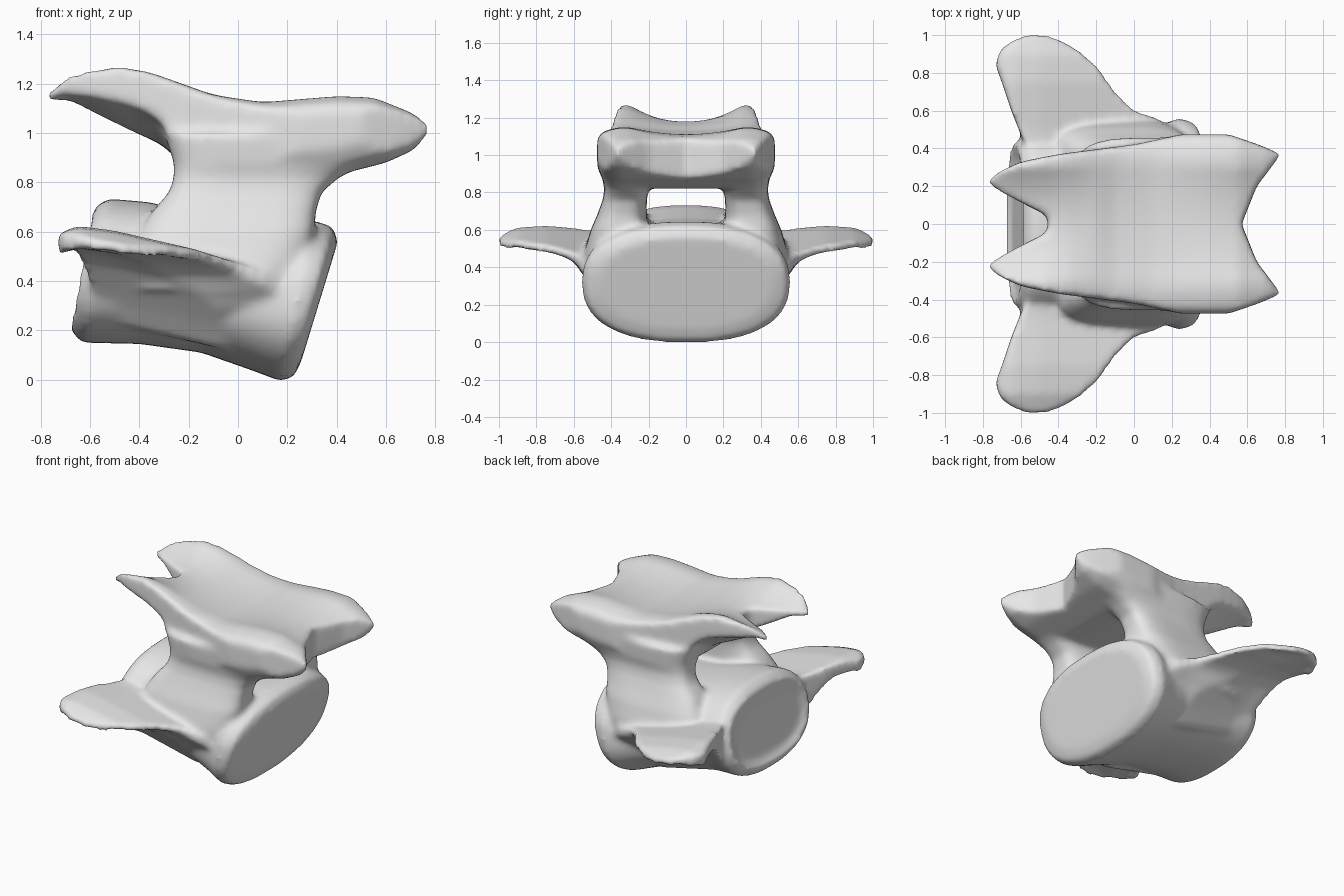
import bpy
import bmesh
import math
from mathutils import Vector

cube = bpy.data.objects.get("Cube")
if cube:
    bpy.data.objects.remove(cube, do_unlink=True)

bm = bmesh.new()


def interpolate(table, t):
    """Piecewise linear lookup in a list of (key, value) pairs."""
    if t <= table[0][0]:
        return table[0][1]
    for (a, va), (b, vb) in zip(table, table[1:]):
        if t <= b:
            return va + (vb - va) * (t - a) / (b - a)
    return table[-1][1]


def ring(center, across, up, power, count=48):
    """Rounded section spanned by two half-axis vectors."""
    verts = []
    for i in range(count):
        angle = math.tau * i / count
        c, s = math.cos(angle), math.sin(angle)
        c = math.copysign(abs(c) ** (2 / power), c)
        s = math.copysign(abs(s) ** (2 / power), s)
        verts.append(bm.verts.new(center + across * c + up * s))
    return verts


def loft(rings):
    """Skin a closed tube through a list of rings."""
    for low, high in zip(rings, rings[1:]):
        for i in range(len(low)):
            j = (i + 1) % len(low)
            bm.faces.new((low[i], low[j], high[j], high[i]))
    bm.faces.new(rings[0][::-1])
    bm.faces.new(rings[-1])


def slab(y_values, start, end, top, bottom, side=1, steps=36):
    """Plate whose x range depends on y, between a top and a bottom surface."""
    rings = []
    for y in y_values:
        a, b = interpolate(start, abs(y)), interpolate(end, abs(y))
        xs = [a + (b - a) * i / steps for i in range(steps + 1)]
        outline = [(x, top(x, abs(y))) for x in xs]
        outline += [(x, min(bottom(x, abs(y)), top(x, abs(y)) - 0.045)) for x in reversed(xs)]
        rings.append([bm.verts.new((x, y * side, z)) for x, z in outline])
    loft(rings)


# Main body: oval sections, each given by its bottom point, top point and half width
body = [
    (-.645, .25, -.585, .62, .35), (-.685, .21, -.59, .69, .42),
    (-.635, .15, -.53, .735, .46), (-.40, .145, -.36, .72, .45),
    (-.15, .11, -.1, .66, .46), (.05, .04, .15, .64, .51),
    (.17, -.005, .31, .645, .56), (.225, .01, .385, .62, .54),
    (.255, .07, .405, .56, .46),
]
sections = []
for bx, bz, tx, tz, half_width in body:
    low, high = Vector((bx, 0, bz)), Vector((tx, 0, tz))
    sections.append(ring((low + high) / 2, Vector((0, half_width, 0)), (high - low) / 2, 2.4))
loft(sections)

# Side walls of the arch: height, x range, y range; flared into body and roof
wall = [
    (.36, -.46, .24, .15, .555), (.48, -.44, .28, .15, .545),
    (.6, -.4, .31, .2, .51), (.68, -.35, .315, .21, .475),
    (.76, -.28, .34, .21, .445), (.82, -.26, .41, .2, .435),
    (.88, -.26, .53, .15, .45), (1.0, -.3, .6, .1, .46),
]
for side in (1, -1):
    sections = []
    for z, x0, x1, y0, y1 in wall:
        center = Vector(((x0 + x1) / 2, side * (y0 + y1) / 2, z))
        sections.append(ring(center, Vector(((x1 - x0) / 2, 0, 0)),
                             Vector((0, (y1 - y0) / 2, 0)), 3.5))
    loft(sections)

# Arch roof: forked at the rear end, shallow notch at the other end
roof_start = [(0, -.45), (.05, -.47), (.1, -.57), (.18, -.73), (.22, -.775),
              (.26, -.75), (.33, -.6), (.37, -.4), (.42, 0), (.475, .25)]
roof_end = [(0, .57), (.2, .65), (.37, .78), (.42, .66), (.475, .5)]
roof_top = [(-.76, 1.215), (-.7, 1.24), (-.48, 1.27), (-.35, 1.245), (-.1, 1.155),
            (.1, 1.125), (.4, 1.15), (.55, 1.145), (.7, 1.085), (.77, 1.04)]
roof_dip = [(-.5, .1), (-.2, .03), (.1, .02), (.6, .05)]
roof_under = [(-.76, 1.16), (-.6, 1.09), (-.4, .995), (-.3, .95), (-.2, .84),
              (.3, .82), (.4, .83), (.6, .88), (.72, .935), (.77, 1.0)]
roof_round = [(.36, 0), (.44, .04), (.475, .11)]
prong_hollow = [(-.75, .02), (-.6, .07), (-.4, .11), (-.3, .09), (-.2, 0)]


def roof_upper(x, y):
    dip = interpolate(roof_dip, x) * max(0, 1 - (y / .3) ** 2)
    return interpolate(roof_top, x) - dip - interpolate(roof_round, y) / 2


def roof_lower(x, y):
    outward = min(1, max(0, (y - .15) / .2))
    hollow = interpolate(prong_hollow, x) * outward
    return interpolate(roof_under, x) + interpolate(roof_round, y) + hollow


slab([.475 * i / 28 for i in range(-28, 29)], roof_start, roof_end, roof_upper, roof_lower)

# Side wings sweeping out and back, thinning toward the leading edge
wing_start = [(.3, -.5), (.45, -.59), (.6, -.65), (.75, -.7), (.84, -.735),
              (.92, -.71), (.97, -.65), (1.005, -.56)]
wing_end = [(.3, .25), (.5, .22), (.56, .12), (.6, 0), (.7, -.1), (.83, -.19),
            (.92, -.29), (.975, -.39), (1.005, -.48)]
wing_top = [(-.73, .6), (-.65, .625), (-.5, .605), (0, .49), (.2, .42)]
wing_drop = [(.5, .02), (.75, 0), (.9, .01), (1.0, .05)]
wing_thickness = [(.35, .36), (.43, .27), (.5, .2), (.58, .13), (.65, .1),
                  (.8, .09), (.9, .08), (1.0, .05)]


def wing_upper(x, y):
    return interpolate(wing_top, x) - interpolate(wing_drop, y)


def wing_lower(x, y):
    taper = min(1, .4 + 2 * (interpolate(wing_end, y) - x))
    return wing_upper(x, y) - interpolate(wing_thickness, y) * taper


for side in (1, -1):
    slab([.3 + .705 * i / 40 for i in range(41)], wing_start, wing_end,
         wing_upper, wing_lower, side)

bmesh.ops.recalc_face_normals(bm, faces=bm.faces)
mesh = bpy.data.meshes.new("vertebra")
bm.to_mesh(mesh)
bm.free()
bone = bpy.data.objects.new("vertebra", mesh)
bpy.context.collection.objects.link(bone)

# Fuse the parts into one continuous surface and soften the joins
fuse = bone.modifiers.new("fuse", "REMESH")
fuse.mode = "VOXEL"
fuse.voxel_size = 0.016
fuse.use_smooth_shade = True
soften = bone.modifiers.new("soften", "SMOOTH")
soften.factor = 0.5
soften.iterations = 14

# One plain grey
grey = bpy.data.materials.new("bone grey")
grey.use_nodes = True
colour = (.8, .8, .8, 1)
grey.diffuse_color = colour
grey.node_tree.nodes["Principled BSDF"].inputs["Base Color"].default_value = colour
mesh.materials.append(grey)
mesh.shade_smooth()
